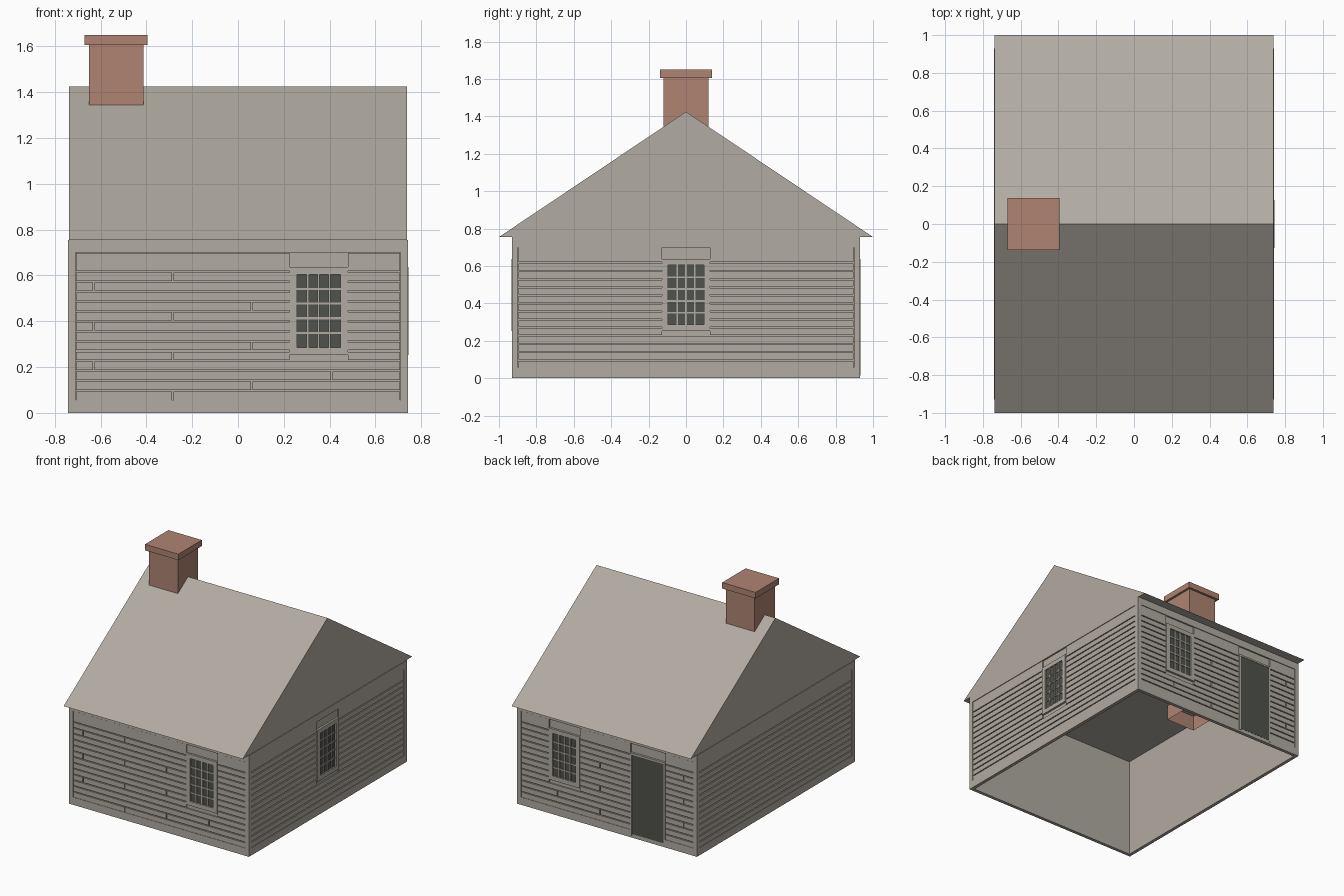
import bpy
import bmesh
from mathutils import Matrix, Vector

cube = bpy.data.objects.get("Cube")
if cube:
    bpy.data.objects.remove(cube, do_unlink=True)


def material(name, rgb):
    m = bpy.data.materials.new(name)
    m.use_nodes = True
    color = (*rgb, 1)
    m.diffuse_color = color
    bsdf = next(n for n in m.node_tree.nodes if n.type == "BSDF_PRINCIPLED")
    bsdf.inputs["Base Color"].default_value = color
    bsdf.inputs["Roughness"].default_value = 0.9
    return m


GREY = material("weathered grey", (0.44, 0.405, 0.36))
BRICK = material("brick red", (0.43, 0.23, 0.17))
DARK = material("dark opening", (0.08, 0.084, 0.072))

HX, HY = 0.742, 0.93          # wall half sizes
THICK, BACK = 0.025, -0.012   # wall thickness, depth of the siding recess
EAVE, FRIEZE, SIDING, SILL = 0.755, 0.70, 0.62, 0.057
ROWS, GAP, EDGE = 13, 0.007, 0.032


def finish(name, bm, mat):
    mesh = bpy.data.meshes.new(name)
    bm.to_mesh(mesh)
    bm.free()
    mesh.materials.append(mat)
    obj = bpy.data.objects.new(name, mesh)
    bpy.context.scene.collection.objects.link(obj)
    return obj


def add_box(bm, lo, hi):
    lo, hi = Vector(lo), Vector(hi)
    size = hi - lo
    mat = Matrix.Translation((lo + hi) / 2) @ Matrix.Diagonal((*size, 1))
    return bmesh.ops.create_cube(bm, size=1, matrix=mat)["verts"]


class Side:
    """One wall: u runs along it, z up, depth outward from its face."""

    def __init__(self, name, axis, sign):
        self.name, self.axis, self.sign = name, axis, sign
        self.dist = HX if axis == 0 else HY
        self.half = HY - THICK if axis == 0 else HX
        self.inner = (HY if axis == 0 else HX) - EDGE

    def build(self, part, mat, boxes):
        bm = bmesh.new()
        for u0, u1, z0, z1, d0, d1 in boxes:
            a, b = sorted(self.sign * (self.dist + d) for d in (d0, d1))
            if self.axis == 0:
                add_box(bm, (a, u0, z0), (b, u1, z1))
            else:
                add_box(bm, (u0, a, z0), (u1, b, z1))
        finish(f"{self.name}_{part}", bm, mat)


def ring(u0, u1, z0, z1, w, d0, d1):
    return [(u0, u0 + w, z0, z1, d0, d1), (u1 - w, u1, z0, z1, d0, d1),
            (u0 + w, u1 - w, z1 - w, z1, d0, d1),
            (u0 + w, u1 - w, z0, z0 + w, d0, d1)]


def window(side, center):
    u0, u1, z0, z1 = center - 0.128, center + 0.128, 0.253, 0.637
    w, bar, top = 0.033, 0.0045, 0.003
    boxes = ring(u0, u1, z0, z1, w, BACK, top)
    iu0, iu1, iz0, iz1 = u0 + w, u1 - w, z0 + w, z1 - w
    for i in range(1, 4):
        u = iu0 + (iu1 - iu0) * i / 4
        boxes.append((u - bar, u + bar, iz0, iz1, BACK, 0))
    for i in range(1, 5):
        z = iz0 + (iz1 - iz0) * i / 5
        boxes.append((iu0, iu1, z - bar, z + bar, BACK, -0.001))
    side.build("window_frame", GREY, boxes)
    side.build("window_glass", DARK, [(iu0, iu1, iz0, iz1, BACK, -0.007)])
    return (u0, u1, z0, z1)


def door(side, u0, u1):
    w, top = 0.013, 0.632
    side.build("door_frame", GREY, [
        (u0, u0 + w, 0.015, top, BACK, 0.004),
        (u1 - w, u1, 0.015, top, BACK, 0.004),
        (u0 + w, u1 - w, top - w, top, BACK, 0.004)])
    side.build("door_panel", DARK, [(u0 + w, u1 - w, 0.028, top - w, BACK, 0.0015)])
    return (u0, u1, 0, top)


def wall(side, openings=(), joints=()):
    h, inner = side.half, side.inner
    # Inner skin and the raised border around the siding
    side.build("wall", GREY, [(-h, h, 0, EAVE, -THICK, BACK)])
    side.build("trim", GREY, [
        (-h, -inner, 0, EAVE, BACK, 0), (inner, h, 0, EAVE, BACK, 0),
        (-inner, inner, 0, SILL, BACK, 0), (-inner, inner, FRIEZE, EAVE, BACK, 0)])
    # Horizontal boards, broken at joints and openings
    pitch = (SIDING - SILL) / ROWS
    rows = [(SILL + i * pitch, SILL + (i + 1) * pitch - GAP) for i in range(ROWS)]
    rows.append((SIDING, FRIEZE - 0.002))
    boards = []
    for i, (z0, z1) in enumerate(rows):
        cuts = [(a, b) for a, b, c, d in openings if z0 < d and z1 > c]
        if joints and i < ROWS:
            j = joints[i % len(joints)]
            if not any(a < j < b for a, b in cuts):
                cuts.append((j - GAP / 2, j + GAP / 2))
        start = -inner + 0.002
        for a, b in sorted(cuts) + [(inner - 0.002, None)]:
            boards.append((start, a, z0, z1, BACK, -0.003))
            start = b
    side.build("siding", GREY, boards)


# Walls with their windows and door
JOINTS = (-0.285, 0.06, 0.41, -0.63)
front, back = Side("front", 1, -1), Side("back", 1, 1)
left, right = Side("left", 0, 1), Side("right", 0, -1)
wall(front, [window(front, 0.352)], JOINTS)
wall(back, [window(back, 0.352), door(back, -0.48, -0.193)], JOINTS)
wall(left, [window(left, 0)])
wall(right)

# Gabled roof, a closed prism with a flat ceiling
bm = bmesh.new()
ends = [[bm.verts.new((x, y, z)) for y, z in ((-1, EAVE), (1, EAVE), (0, 1.425))]
        for x in (-0.738, 0.738)]
bm.faces.new(ends[0])
bm.faces.new(ends[1])
for i in range(3):
    j = (i + 1) % 3
    bm.faces.new((ends[0][i], ends[0][j], ends[1][j], ends[1][i]))
bmesh.ops.recalc_face_normals(bm, faces=bm.faces[:])
finish("roof", bm, GREY)

# Chimney stack, open underneath, and its cap
bm = bmesh.new()
add_box(bm, (-0.65, -0.12, 0.64), (-0.412, 0.12, 1.61))
bm.normal_update()
bmesh.ops.delete(bm, geom=[f for f in bm.faces if f.normal.z < -0.5], context="FACES")
finish("chimney_stack", bm, BRICK)
bm = bmesh.new()
add_box(bm, (-0.671, -0.138, 1.605), (-0.395, 0.138, 1.65))
finish("chimney_cap", bm, BRICK)
